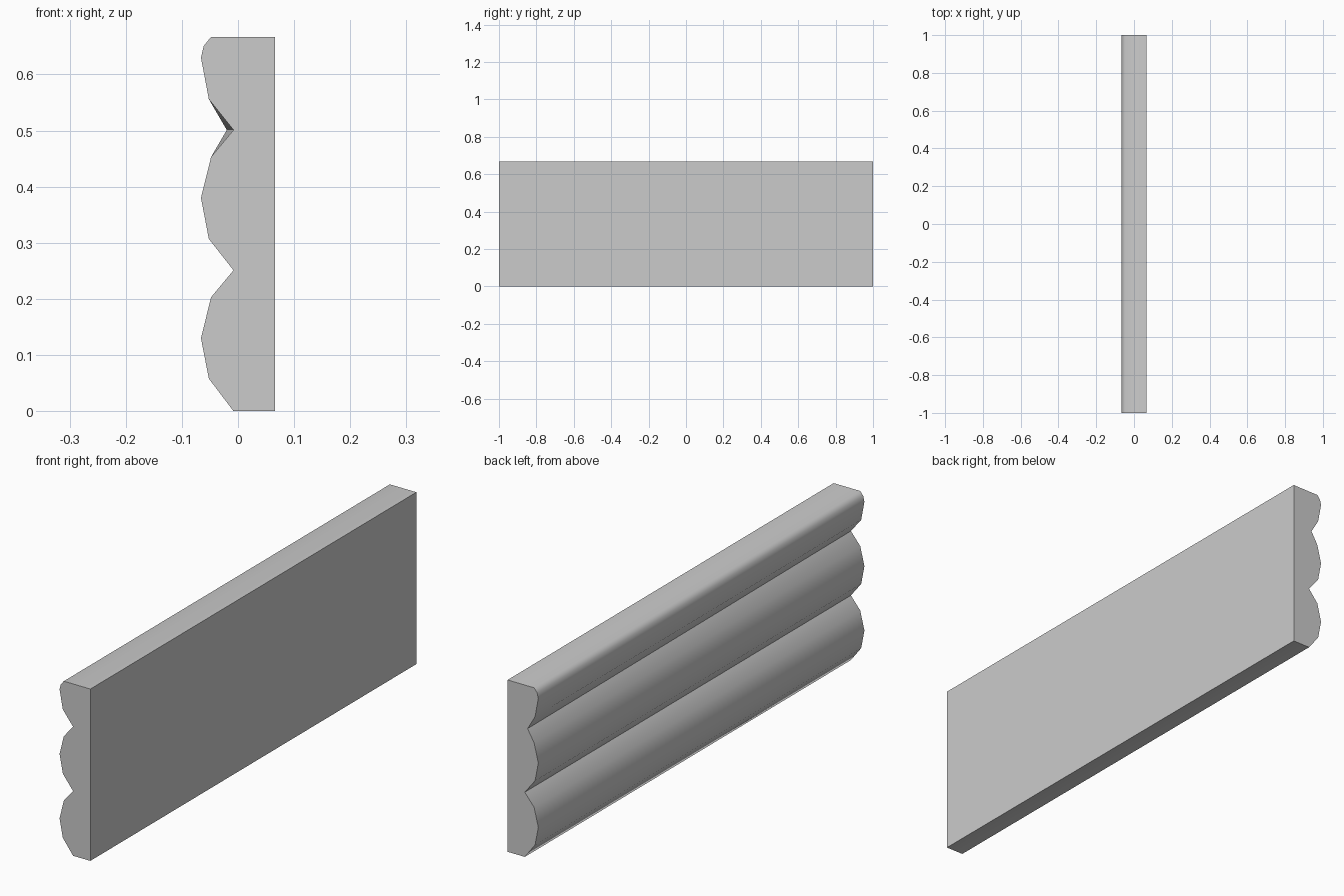
import bpy, bmesh, math

if "Cube" in bpy.data.objects:
    bpy.data.objects.remove(bpy.data.objects["Cube"])

grey = bpy.data.materials.new("plain_grey")
grey.diffuse_color = (0.6, 0.6, 0.6, 1)
grey.use_nodes = True
grey.node_tree.nodes["Principled BSDF"].inputs["Base Color"].default_value = grey.diffuse_color


def profile(notch_x):
    """Board cross-section (x, z); notch_x is the depth of the upper groove."""
    return [
        (0.066, 0.0), (-0.008, 0.0),
        (-0.052, 0.058), (-0.066, 0.13), (-0.048, 0.203),   # lower lobe
        (-0.008, 0.251),
        (-0.052, 0.307), (-0.066, 0.38), (-0.048, 0.453),   # middle lobe
        (notch_x, 0.501),
        (-0.052, 0.556), (-0.066, 0.63), (-0.061, 0.651),   # upper lobe
        (-0.048, 0.667), (0.066, 0.667),
    ]


# Board: two end profiles bridged along its length
bm = bmesh.new()
front = [bm.verts.new((x, -1, z)) for x, z in profile(-0.008)]
back = [bm.verts.new((x, 1, z)) for x, z in profile(-0.02)]
bm.faces.new(front)
bm.faces.new(back[::-1])
n = len(front)
for i in range(n):
    j = (i + 1) % n
    bm.faces.new((front[i], back[i], back[j], front[j]))
bmesh.ops.recalc_face_normals(bm, faces=bm.faces[:])

mesh = bpy.data.meshes.new("moulded_board")
bm.to_mesh(mesh)
bm.free()
mesh.materials.append(grey)
board = bpy.data.objects.new("moulded_board", mesh)
bpy.context.collection.objects.link(board)

# Rounded lobes shade smoothly, grooves and ends stay sharp
bpy.context.view_layer.objects.active = board
board.select_set(True)
bpy.ops.object.shade_smooth_by_angle(angle=math.radians(58))
